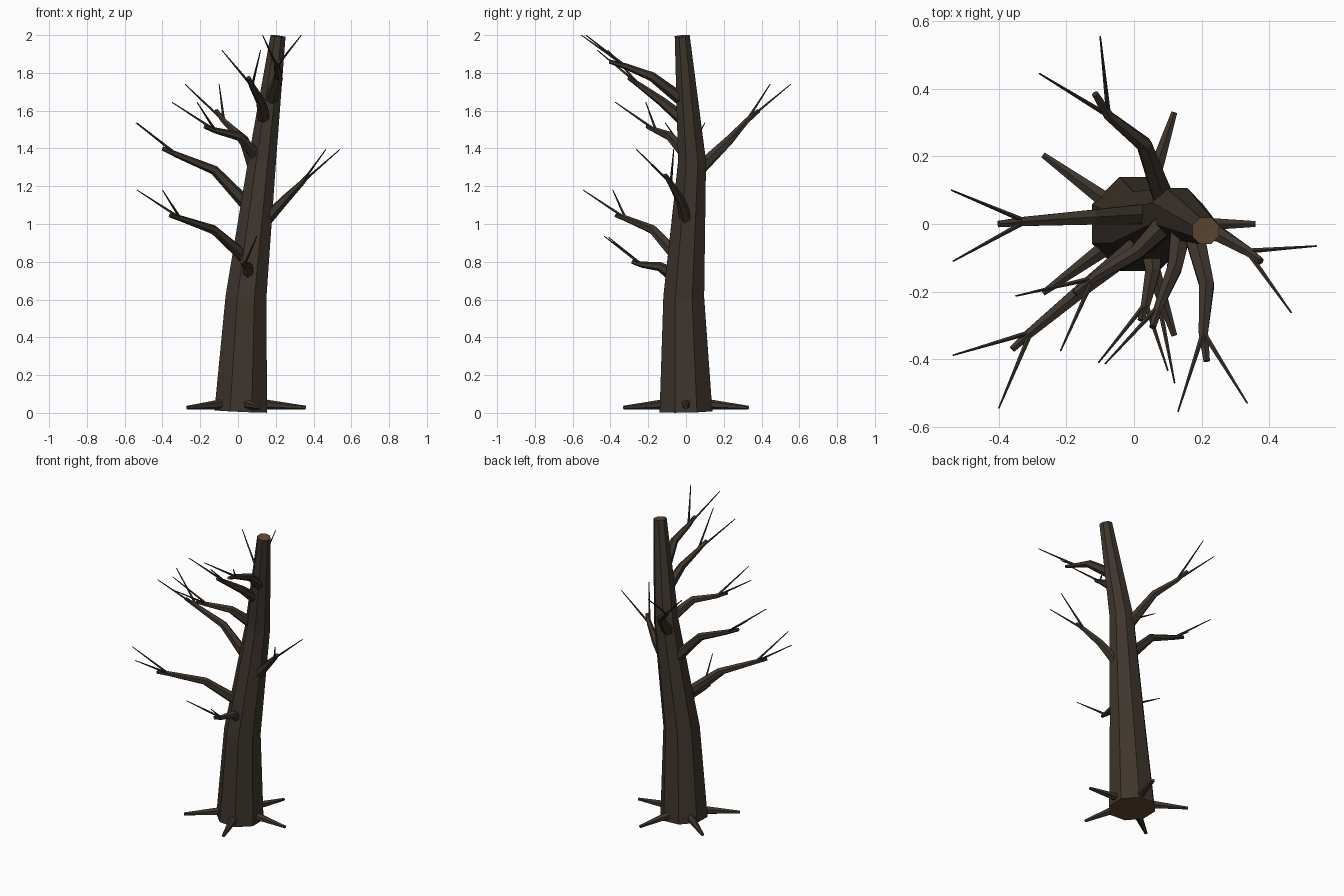
import bpy, bmesh, math
from mathutils import Vector


def material(name, colour):
    m = bpy.data.materials.new(name)
    m.diffuse_color = (*colour, 1)
    return m


BARK = material("dark_bark", (0.048, 0.036, 0.026))
WOOD = material("cut_wood", (0.115, 0.068, 0.034))


def tube(bm, points, radii, sides, phase=0.0):
    """Tapered limb through the points; returns its two end caps."""
    pts = [Vector(p) for p in points]
    rings = []
    for i, p in enumerate(pts):
        t = (pts[min(i + 1, len(pts) - 1)] - pts[max(i - 1, 0)]).normalized()
        ref = Vector((1, 0, 0)) if abs(t.z) > 0.95 else Vector((0, 0, 1))
        u = (ref - t * ref.dot(t)).normalized()
        v = t.cross(u)
        ring = []
        for k in range(sides):
            a = phase + math.tau * k / sides
            ring.append(bm.verts.new(p + radii[i] * (math.cos(a) * u + math.sin(a) * v)))
        rings.append(ring)
    for a, b in zip(rings, rings[1:]):
        for k in range(sides):
            j = (k + 1) % sides
            bm.faces.new((a[k], a[j], b[j], b[k]))
    return bm.faces.new(rings[0][::-1]), bm.faces.new(rings[-1])


def finish(bm, name):
    mesh = bpy.data.meshes.new(name)
    bm.to_mesh(mesh)
    bm.free()
    mesh.materials.append(BARK)
    mesh.materials.append(WOOD)
    obj = bpy.data.objects.new(name, mesh)
    bpy.context.collection.objects.link(obj)


# Leaning octagonal trunk with bare wood at both ends
bm = bmesh.new()
caps = tube(bm, [(0.015, 0, 0.008), (0.042, -0.012, 0.61), (0.127, 0.032, 1.33), (0.212, -0.02, 1.995)],
            [0.151, 0.117, 0.08, 0.043], 8, math.pi / 8)
for f in caps:
    f.material_index = 1
finish(bm, "trunk")

# Five pointed roots spread evenly around the base
for i in range(5):
    a = math.tau * i / 5
    d = Vector((math.cos(a), math.sin(a), 0))
    c = Vector((0.012, 0, 0))
    bm = bmesh.new()
    tube(bm, [c + d * 0.1 + Vector((0, 0, 0.047)), c + d * 0.347 + Vector((0, 0, 0.028))],
         [0.029, 0.01], 6)
    finish(bm, f"root_{i + 1}")

# Each branch: four path points, then the tips of its two twigs
BRANCHES = {
    "right_branch": ([(0.12, 0.01, 0.99), (0.25, -0.03, 1.13), (0.335, -0.08, 1.215), (0.375, -0.11, 1.26)],
                     [(0.54, -0.065, 1.395), (0.465, -0.262, 1.395)]),
    "back_branch": ([(0.09, 0.07, 1.29), (0.03, 0.235, 1.45), (-0.075, 0.32, 1.545), (-0.115, 0.385, 1.60)],
                    [(-0.1, 0.555, 1.74), (-0.28, 0.445, 1.74)]),
    "low_left_branch": ([(0.04, -0.04, 0.82), (-0.13, -0.175, 0.97), (-0.305, -0.32, 1.03), (-0.36, -0.37, 1.045)],
                        [(-0.535, -0.388, 1.18), (-0.4, -0.545, 1.18)]),
    "left_branch": ([(0.05, 0.03, 1.10), (-0.125, 0.02, 1.285), (-0.32, 0.008, 1.365), (-0.4, 0, 1.40)],
                    [(-0.54, 0.1, 1.535), (-0.535, -0.11, 1.535)]),
    "mid_left_branch": ([(0.09, 0, 1.37), (0.005, -0.085, 1.465), (-0.12, -0.16, 1.495), (-0.175, -0.205, 1.515)],
                        [(-0.35, -0.213, 1.645), (-0.217, -0.375, 1.645)]),
    "low_front_branch": ([(0.05, -0.07, 0.73), (0.055, -0.14, 0.775), (0.035, -0.235, 0.785), (0.02, -0.285, 0.80)],
                         [(0.1, -0.433, 0.935), (-0.105, -0.41, 0.93)]),
    "top_front_branch": ([(0.17, 0, 1.64), (0.215, -0.18, 1.78), (0.205, -0.32, 1.835), (0.215, -0.405, 1.86)],
                         [(0.13, -0.555, 2.0), (0.335, -0.53, 2.0)]),
    "high_front_branch": ([(0.14, -0.01, 1.55), (0.12, -0.13, 1.65), (0.075, -0.24, 1.73), (0.055, -0.305, 1.775)],
                          [(0.12, -0.47, 1.92), (-0.085, -0.413, 1.92)]),
}
for name, (path, tips) in BRANCHES.items():
    bm = bmesh.new()
    tube(bm, path, [0.036, 0.025, 0.016, 0.011], 6)
    for tip in tips:
        tube(bm, [path[2], tip], [0.008, 0.0025], 5)
    finish(bm, name)
